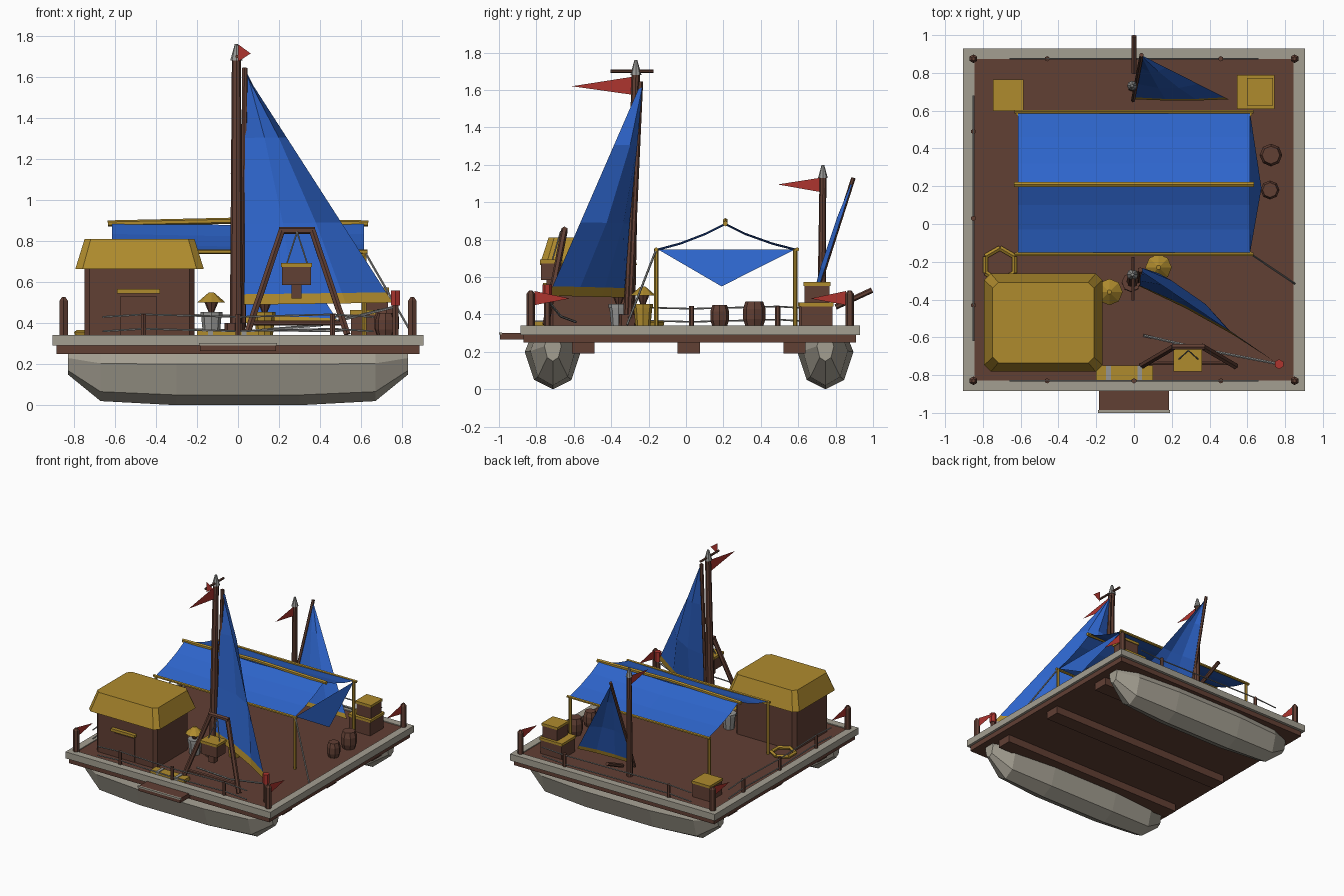
import bpy
import bmesh
import math
from mathutils import Vector, Matrix

if "Cube" in bpy.data.objects:
    bpy.data.objects.remove(bpy.data.objects["Cube"], do_unlink=True)


def material(name, rgb):
    m = bpy.data.materials.new(name)
    m.use_nodes = True
    m.diffuse_color = (*rgb, 1)
    m.node_tree.nodes["Principled BSDF"].inputs["Base Color"].default_value = (*rgb, 1)
    return m


WOOD = material("brown_wood", (0.12, 0.05, 0.034))
STONE = material("pale_hull", (0.37, 0.345, 0.285))
BLUE = material("blue_cloth", (0.027, 0.13, 0.6))
GOLD = material("golden_straw", (0.43, 0.26, 0.027))
RED = material("red_cloth", (0.42, 0.035, 0.028))
GREY = material("grey_rope", (0.3, 0.3, 0.29))


def finish(name, bm, *mats, solid=True):
    if solid:
        bmesh.ops.recalc_face_normals(bm, faces=bm.faces)
    mesh = bpy.data.meshes.new(name)
    bm.to_mesh(mesh)
    bm.free()
    for m in mats:
        mesh.materials.append(m)
    ob = bpy.data.objects.new(name, mesh)
    bpy.context.collection.objects.link(ob)
    return ob


def loft(name, rings, mat):
    bm = bmesh.new()
    rows = [[bm.verts.new(p) for p in ring] for ring in rings]
    n = len(rows[0])
    for a, b in zip(rows, rows[1:]):
        for i in range(n):
            j = (i + 1) % n
            bm.faces.new((a[i], a[j], b[j], b[i]))
    bm.faces.new(rows[0])
    bm.faces.new(rows[-1])
    return finish(name, bm, mat)


def rect(x, y, z, hx, hy, c):
    # Rectangle with cut corners
    pts = [(hx, c - hy), (hx, hy - c), (hx - c, hy), (c - hx, hy),
           (-hx, hy - c), (-hx, c - hy), (c - hx, -hy), (hx - c, -hy)]
    return [(x + px, y + py, z) for px, py in pts]


def block(name, x, y, z, mat):
    bm = bmesh.new()
    size = [b - a for a, b in (x, y, z)]
    mid = [(a + b) / 2 for a, b in (x, y, z)]
    bmesh.ops.create_cube(bm, size=1, matrix=Matrix.Translation(mid) @ Matrix.Diagonal((*size, 1)))
    return finish(name, bm, mat)


def rod(name, a, b, r, mat, r2=None, n=6):
    a, b = Vector(a), Vector(b)
    d = b - a
    m = Matrix.Translation((a + b) / 2) @ d.to_track_quat('Z', 'Y').to_matrix().to_4x4()
    bm = bmesh.new()
    bmesh.ops.create_cone(bm, cap_ends=True, segments=n, radius1=r,
                          radius2=r if r2 is None else r2, depth=d.length, matrix=m)
    return finish(name, bm, mat)


def line(name, pts, r, mat, n=5):
    for a, b in zip(pts, pts[1:]):
        rod(name, a, b, r, mat, n=n)


def sheet(name, pts, mat):
    bm = bmesh.new()
    bm.faces.new([bm.verts.new(p) for p in pts])
    return finish(name, bm, mat, solid=False)


def sail(name, tack, clew, head, bulge):
    tack, clew, head = map(Vector, (tack, clew, head))
    bm = bmesh.new()
    rows = []
    for v in (0, 0.045, 0.35, 0.72, 0.995):
        row = []
        for u in (0, 0.33, 0.67, 1):
            p = tack.lerp(clew, u).lerp(head, v)
            p += Vector(bulge) * math.sin(math.pi * u) * (0.35 + math.sin(math.pi * v))
            row.append(bm.verts.new(p))
        rows.append(row)
    for k in range(4):
        for i in range(3):
            f = bm.faces.new((rows[k][i], rows[k][i + 1], rows[k + 1][i + 1], rows[k + 1][i]))
            f.material_index = 1 if k == 0 else 0
    return finish(name, bm, BLUE, GOLD, solid=False)


# Floats, lofted along their length
section = [(-.13, 1), (-.15, .8), (-.1, .2), (0, 0), (.1, .2), (.15, .8), (.13, 1)]
for side, yc in (("front", -.712), ("back", .745)):
    rings = []
    for x, w, low in ((-.83, .3, .15), (-.67, .8, .02), (-.3, 1, 0),
                      (.3, 1, 0), (.67, .8, .02), (.83, .3, .15)):
        rings.append([(x, yc + w * py, low + (.25 - low) * pz) for py, pz in section])
    loft(side + "_float", rings, STONE)

# Deck, rim, under beams and boarding step
block("deck", (-.885, .885), (-.868, .908), (.25, .335), WOOD)
for s in (-1, 1):
    block("side_rim", sorted((s * .845, s * .905)), (-.885, .93), (.29, .342), STONE)
for y in ((-.885, -.828), (.873, .93)):
    block("end_rim", (-.845, .845), y, (.29, .342), STONE)
for y in (-.55, .015, .58):
    block("under_beam", (-.82, .82), (y - .06, y + .06), (.19, .25), WOOD)
block("boarding_step", (-.185, .185), (-.995, -.86), (.265, .3), WOOD)
block("step_edge", (-.19, .19), (-1, -.985), (.292, .304), STONE)

# Corner posts with pennants
for x in (-.85, .85):
    for y, d in ((-.83, 1), (.875, -1)):
        rod("corner_post", (x, y, .3), (x, y, .51), .023, WOOD)
        rod("corner_post_tip", (x, y, .51), (x, y, .527), .023, WOOD, r2=.01)
        sheet("corner_pennant", [(x, y + d * .02, .525), (x, y + d * .02, .45), (x, y + d * .21, .485)], RED)

# Rope railings on three sides
def railing(name, at, posts, ends):
    for t in posts:
        rod(name + "_post", at(t, .34), at(t, .445), .014, WOOD)
    stops = [ends[0], *posts, ends[1]]
    for z in (.43, .36):
        line(name + "_rope", [at(t, z + .012 * (i % 2)) for i, t in enumerate(stops)], .005, GREY)


railing("front_rail", lambda t, z: (t, -.83, z), (-.46, 0, .46), (-.66, .66))
railing("back_rail", lambda t, z: (t, .875, z), (-.46, .46), (-.66, .66))
railing("side_rail", lambda t, z: (-.85, t, z), (-.43, .03, .49), (-.62, .68))

# Cabin with door, awning and roof
hx, hy = -.48, -.522
loft("cabin_walls", [rect(hx, hy, z, .268, .215, .025) for z in (.335, .68)], WOOD)
loft("cabin_roof", [rect(hx, hy, .665, .313, .26, .035), rect(hx, hy, .81, .268, .213, .03)], GOLD)
block("cabin_door", (-.575, -.395), (-.745, -.735), (.34, .53), WOOD)
block("door_awning", (-.59, -.38), (-.765, -.735), (.545, .567), GOLD)

# Main mast, spar and sail
rod("main_mast_foot", (-.015, -.31, .335), (-.015, -.308, .4), .05, WOOD, n=8)
rod("main_mast", (-.008, -.305, .34), (-.008, -.268, 1.69), .032, WOOD, r2=.022, n=8)
rod("main_mast_cap", (-.008, -.268, 1.68), (-.008, -.268, 1.76), .03, GREY, r2=.008, n=8)
rod("main_crossbar", (-.005, -.405, 1.7), (-.005, -.175, 1.7), .009, WOOD)
rod("main_spar", (.025, -.3, .38), (.033, -.243, 1.645), .014, WOOD)
sail("main_sail", (.03, -.33, .49), (.755, -.735, .5), (.035, -.248, 1.62), (.03, .05, 0))
sheet("main_pennant", [(-.008, -.29, 1.67), (-.008, -.29, 1.575), (-.008, -.61, 1.62)], RED)
sheet("crossbar_pennant", [(0, -.4, 1.76), (0, -.4, 1.675), (.062, -.4, 1.715)], RED)

# Red bollard holding the sail corner
rod("bollard", (.768, -.742, .335), (.768, -.742, .49), .018, WOOD)
rod("bollard_cap", (.768, -.742, .485), (.768, -.742, .56), .026, RED)
line("main_sheet_rope", [(.05, -.59, .36), (.4, -.67, .39), (.768, -.742, .48)], .007, GREY)

# Rear mast, spar, sail and tiller
rod("rear_mast", (-.01, .725, .335), (-.01, .732, 1.14), .024, WOOD, r2=.018, n=8)
rod("rear_mast_cap", (-.01, .732, 1.13), (-.01, .732, 1.2), .026, GREY, r2=.007, n=8)
sheet("rear_pennant", [(-.01, .715, 1.13), (-.01, .715, 1.055), (-.01, .49, 1.095)], RED)
rod("rear_spar", (-.005, .655, .38), (.04, .895, 1.13), .012, WOOD)
sail("rear_sail", (.005, .66, .4), (.5, .66, .39), (.04, .893, 1.11), (.005, -.02, .01))
rod("tiller", (0, .8, .44), (0, .995, .53), .015, WOOD)

# Awning frame, sagging cloth and end flap
for x in (-.615, .615):
    for y in (-.158, .583):
        rod("awning_post", (x, y, .335), (x, y, .75), .012, GOLD)
for y in (-.16, .595):
    rod("awning_eave_pole", (-.632, y, .748), (.632, y, .748), .011, GOLD)
line("awning_ridge_pole", [(-.635, .21, .886), (0, .21, .9), (.635, .21, .886)], .015, GOLD, n=6)
bm = bmesh.new()
profile = ((-.16, .75), (-.03, .785), (.1, .835), (.21, .89), (.32, .835), (.46, .785), (.595, .75))
grid = [[bm.verts.new((x, y, z - (.012 if x == 0 else 0))) for y, z in profile] for x in (-.615, 0, .615)]
for a, b in zip(grid, grid[1:]):
    for i in range(len(profile) - 1):
        bm.faces.new((a[i], b[i], b[i + 1], a[i + 1]))
finish("awning_cloth", bm, BLUE, solid=False)
sheet("awning_flap", [(.615, -.15, .748), (.675, .19, .55), (.615, .585, .748)], BLUE)
rod("awning_guy_rope", (.62, -.16, .745), (.85, -.315, .345), .006, GREY)

# Hoist frame with hanging crate
for s in (-1, 1):
    rod("hoist_leg", (.288 + s * .245, -.75, .345), (.288 + s * .075, -.65, .85), .018, WOOD)
    rod("hoist_rope", (.288, -.67, .845), (.288 + s * .05, -.715, .69), .004, GREY)
rod("hoist_top_bar", (.2, -.65, .852), (.375, -.65, .852), .018, WOOD)
rod("hoist_cross_bar", (.07, -.735, .4), (.505, -.735, .4), .012, WOOD)


def crate(name, x, y, z, w, d, h):
    block(name, (x - w, x + w), (y - d, y + d), (z, z + h), WOOD)
    block(name + "_lid", (x - w - .006, x + w + .006), (y - d - .006, y + d + .006), (z + h - .012, z + h + .008), GOLD)


crate("hanging_crate", .285, -.72, .585, .07, .055, .1)
block("crate_weight", (.262, .31), (-.745, -.695), (.52, .585), WOOD)

# Cargo: crates, barrels, mat and rope coil
crate("lower_crate", .645, .698, .335, .094, .084, .12)
crate("upper_crate", .667, .7, .46, .064, .066, .105)
crate("left_crate", -.665, .682, .335, .075, .077, .12)
for x, y, r, h in ((.725, .365, .06, .135), (.72, .18, .05, .115)):
    loft("barrel", [[(x + r * k * math.cos(i * math.pi / 4), y + r * k * math.sin(i * math.pi / 4), .335 + h * t)
                     for i in range(8)] for t, k in ((0, .78), (.3, 1), (.7, 1), (1, .78))], WOOD)
block("bed_roll", (-.2, .1), (-.825, -.75), (.335, .362), GOLD)
for x in (-.135, .03):
    block("bed_roll_strap", (x - .012, x + .012), (-.827, -.748), (.335, .367), GREY)
coil = [(-.71 + .088 * math.sin(i * math.pi / 3), -.215 + .088 * math.cos(i * math.pi / 3), .352) for i in range(7)]
line("rope_coil", coil, .014, GOLD)

# Potted straw plants
for x, y, mat in ((-.13, -.36, GREY), (.13, -.23, GOLD)):
    rod("pot", (x, y, .335), (x, y, .44), .04, mat, r2=.05, n=8)
    rod("pot_rim", (x, y, .435), (x, y, .455), .054, mat, n=8)
    rod("plant_stem", (x, y, .45), (x, y, .505), .012, WOOD, r2=.035, n=8)
    rod("plant_crown", (x, y, .5), (x, y, .55), .07, GOLD, r2=.012, n=8)
